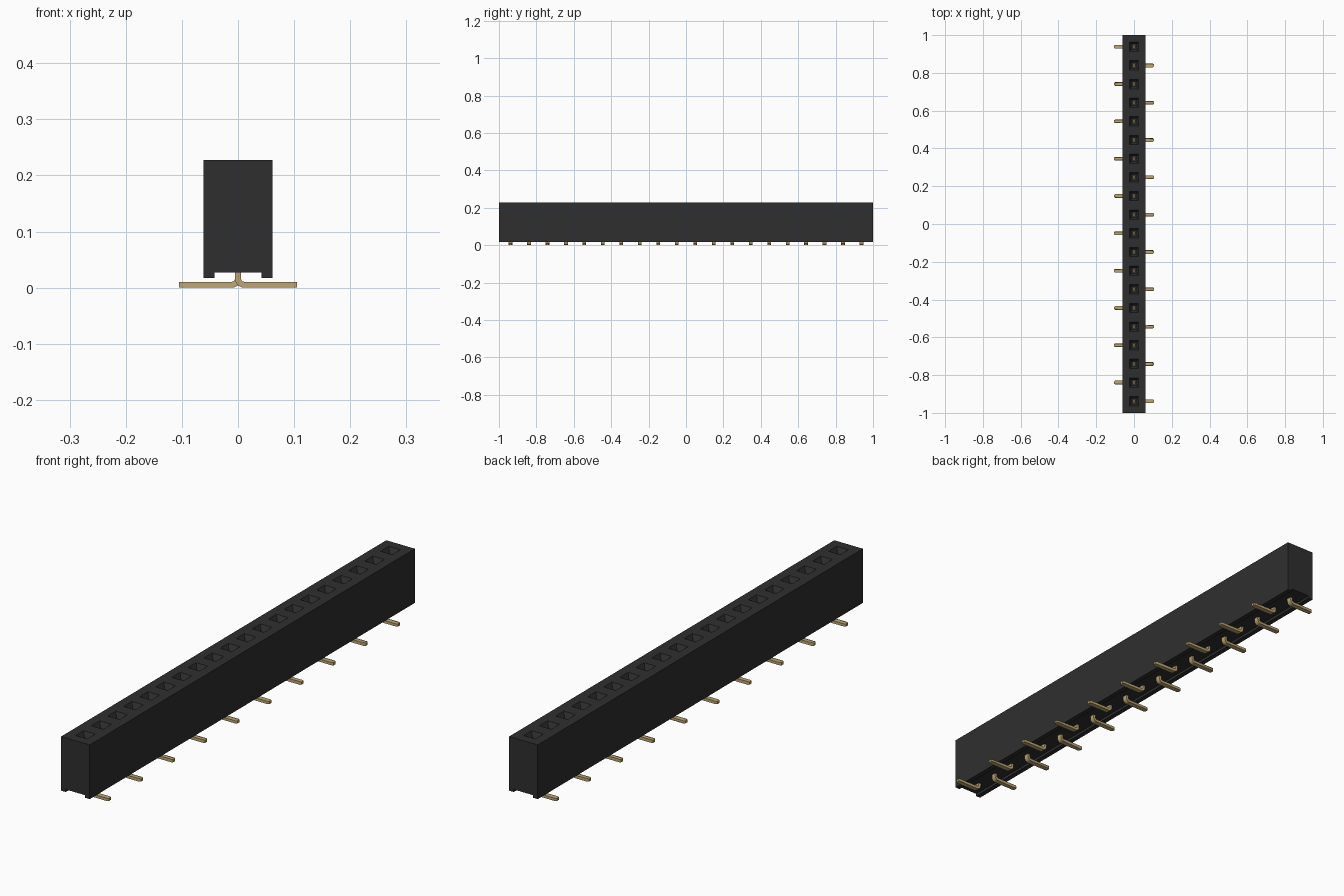
import bpy, bmesh, math
from mathutils import Vector

if "Cube" in bpy.data.objects:
    bpy.data.objects.remove(bpy.data.objects["Cube"], do_unlink=True)

COUNT, PITCH = 20, 0.0988
HALF_X, Z_LOW, Z_CHANNEL, Z_TOP = 0.0615, 0.017, 0.027, 0.228
HOLE = 0.025          # half width of a socket mouth
centres = [(i - (COUNT - 1) / 2) * PITCH for i in range(COUNT)]


def material(name, colour):
    m = bpy.data.materials.new(name)
    m.use_nodes = True
    m.diffuse_color = (*colour, 1)
    m.node_tree.nodes["Principled BSDF"].inputs["Base Color"].default_value = (*colour, 1)
    return m


def finish(bm, name, mat):
    bmesh.ops.recalc_face_normals(bm, faces=bm.faces)
    me = bpy.data.meshes.new(name)
    bm.to_mesh(me)
    bm.free()
    me.materials.append(mat)
    ob = bpy.data.objects.new(name, me)
    bpy.context.collection.objects.link(ob)
    return ob


black = material("black plastic", (0.028, 0.028, 0.028))
gold = material("gold plating", (0.52, 0.38, 0.17))

# Housing: channelled profile lofted through stations at the socket edges
profile = [(-HALF_X, Z_LOW), (-0.042, Z_LOW), (-0.042, Z_CHANNEL), (0.042, Z_CHANNEL),
           (0.042, Z_LOW), (HALF_X, Z_LOW), (HALF_X, Z_TOP), (HOLE, Z_TOP),
           (-HOLE, Z_TOP), (-HALF_X, Z_TOP)]
stations = [-1.0] + [c + s * HOLE for c in centres for s in (-1, 1)] + [1.0]
bm = bmesh.new()
rings = [[bm.verts.new((x, y, z)) for x, z in profile] for y in stations]
mouths = []
for k, (a, b) in enumerate(zip(rings, rings[1:])):
    for i in range(len(profile)):
        j = (i + 1) % len(profile)
        f = bm.faces.new((a[i], a[j], b[j], b[i]))
        if i == 7 and k % 2:
            mouths.append(f)
bm.faces.new(rings[0])
bm.faces.new(rings[-1])
bmesh.ops.recalc_face_normals(bm, faces=bm.faces)


def sink(face, depth, scale):
    """Extrude a face downwards and shrink it about its centre."""
    new = bmesh.ops.extrude_discrete_faces(bm, faces=[face])["faces"][0]
    c = new.calc_center_median()
    for v in new.verts:
        v.co = c + (v.co - c) * scale + Vector((0, 0, -depth))
    return new


# Sockets: tapered lead-in followed by a straight well
for f in mouths:
    sink(sink(f, 0.02, 0.56), 0.15, 1.0)
finish(bm, "housing", black)


# Contacts: bent flat tail, stem and two spring tines, on alternating sides
def slab(bm, outline, y, half, tip=None):
    """Solid from an x-z outline; corners past tip are narrowed in y."""
    sides = []
    for s in (-1, 1):
        sides.append([bm.verts.new((x, y + s * half * (0.6 if tip and abs(x) > tip else 1), z))
                      for x, z in outline])
    n = len(outline)
    bm.faces.new(sides[0])
    bm.faces.new(sides[1][::-1])
    for i in range(n):
        j = (i + 1) % n
        bm.faces.new((sides[0][i], sides[0][j], sides[1][j], sides[1][i]))


T, LEN = 0.0105, 0.105            # metal thickness and tail reach
R_IN, R_OUT = 0.006, 0.006 + T
bend = [math.radians(180 + 90 * k / 5) for k in range(6)]
cx, cz = -T / 2 + R_OUT, R_OUT    # centre of the bend
outer = [(cx + R_OUT * math.cos(a), cz + R_OUT * math.sin(a)) for a in bend]
inner = [(cx + R_IN * math.cos(a), cz + R_IN * math.sin(a)) for a in reversed(bend)]
tail = ([(-T / 2, 0.07)] + outer + [(LEN - 0.005, 0), (LEN, 0), (LEN, T), (LEN - 0.005, T)]
        + inner + [(T / 2, 0.07)])

for n, y in enumerate(centres):
    side = 1 if n % 2 == 0 else -1
    bm = bmesh.new()
    slab(bm, [(side * x, z) for x, z in tail], y, 0.010, tip=LEN - 0.002)
    for s in (-1, 1):
        tine = [(0.011, 0.06), (0.011, 0.13), (0.005, 0.17), (0.008, 0.185),
                (0.005, 0.185), (0.002, 0.17), (0.008, 0.13), (0.008, 0.06)]
        slab(bm, [(s * x, z) for x, z in tine], y, 0.006)
    finish(bm, f"contact_{n + 1:02d}", gold)
